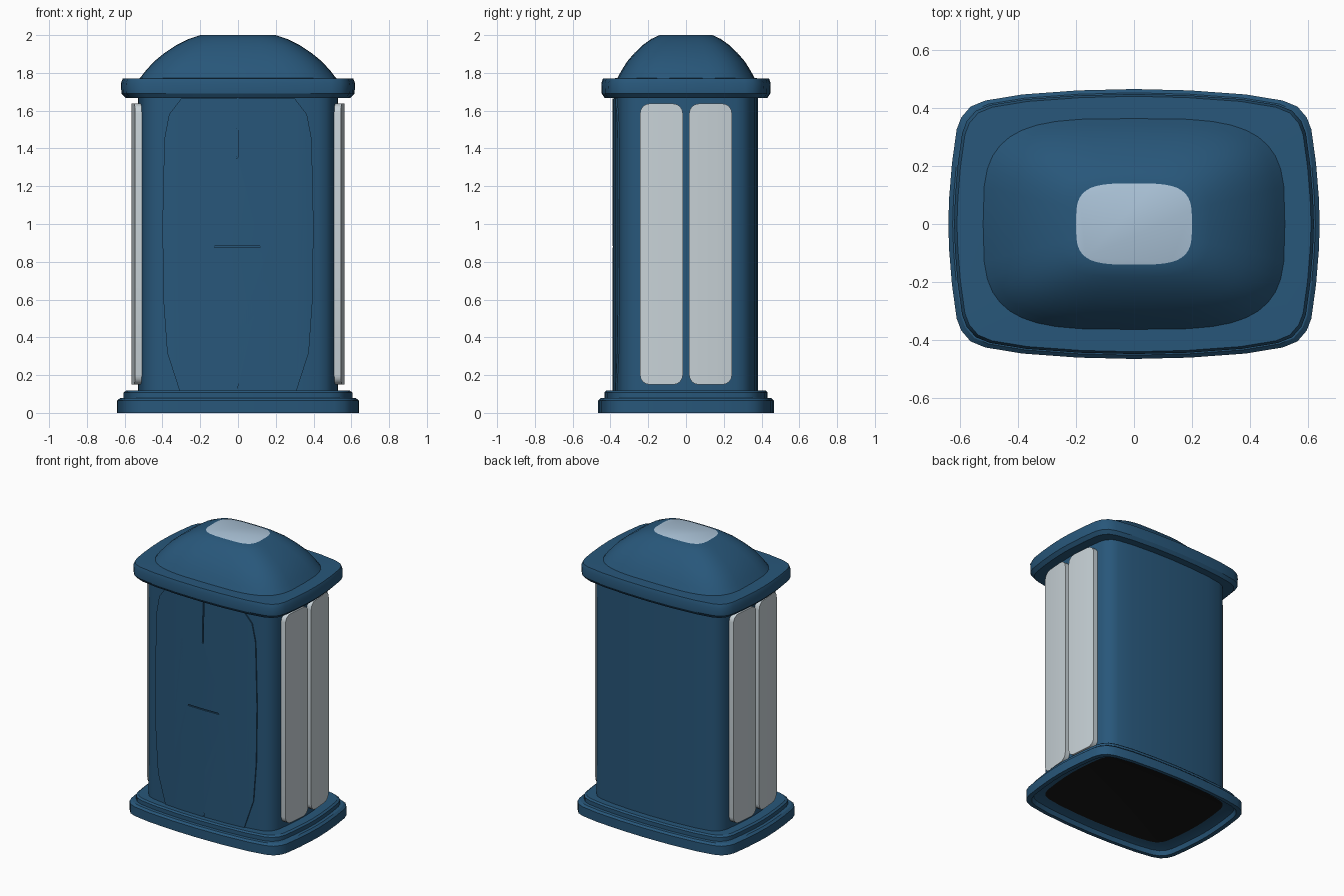
import bpy, bmesh, math
from mathutils import Vector

if "Cube" in bpy.data.objects:
    bpy.data.objects.remove(bpy.data.objects["Cube"])


def mat(name, rgb):
    m = bpy.data.materials.new(name)
    m.diffuse_color = (*rgb, 1)
    m.use_nodes = True
    m.node_tree.nodes["Principled BSDF"].inputs["Base Color"].default_value = m.diffuse_color
    return m


BLUE = mat("deep blue", (0.021, 0.095, 0.195))
GREY = mat("frosted grey", (0.578, 0.645, 0.68))
PALE = mat("pale blue", (0.41, 0.55, 0.69))
BLACK = mat("black", (0.008, 0.008, 0.008))

# One quarter of the bulging rounded-rectangle plan, as fractions
QUARTER = [(0, 1), (.3, .99), (.6, .96), (.8, .915), (.88, .87), (.93, .79),
           (.955, .7), (.98, .45), (.995, .2), (1, 0)]
A, B = 0.53, 0.38      # body half sizes


def full(q):
    """Mirror a quarter outline into a closed loop."""
    half = q + [(x, -y) for x, y in q[-2::-1]]
    return half + [(-x, y) for x, y in half[-2:0:-1]]


def superellipse(n, steps=10):
    q = []
    for i in range(steps + 1):
        t = math.pi / 2 * (1 - i / steps)
        q.append((max(math.cos(t), 0) ** (2 / n) if i else 0,
                  math.sin(t) ** (2 / n) if i < steps else 0))
    return full(q)


PLAN = full(QUARTER)


def finish(bm, name, mats):
    bmesh.ops.recalc_face_normals(bm, faces=bm.faces)
    me = bpy.data.meshes.new(name)
    bm.to_mesh(me)
    bm.free()
    ob = bpy.data.objects.new(name, me)
    bpy.context.collection.objects.link(ob)
    for m in mats:
        me.materials.append(m)
    bpy.ops.object.select_all(action='DESELECT')
    bpy.context.view_layer.objects.active = ob
    ob.select_set(True)
    bpy.ops.object.shade_smooth_by_angle(angle=math.radians(30))
    return ob


def loft(name, outline, rings, mats, low=0, high=0):
    """Stack scaled outlines (half x, half y, z); low/high colour the caps."""
    bm = bmesh.new()
    loops = [[bm.verts.new((x * a, y * b, z)) for x, y in outline] for a, b, z in rings]
    n = len(outline)
    for p, q in zip(loops, loops[1:]):
        for i in range(n):
            j = (i + 1) % n
            bm.faces.new((p[i], p[j], q[j], q[i]))
    bm.faces.new(loops[0]).material_index = low
    bm.faces.new(loops[-1]).material_index = high
    return finish(bm, name, mats)


def interp(t, table):
    t = abs(t)
    for (x0, y0), (x1, y1) in zip(table, table[1:]):
        if t <= x1:
            return y0 + (y1 - y0) * (t - x0) / (x1 - x0)
    return table[-1][1]


def plate(name, pts, side, proud, depth, material):
    """Wrap a flat outline (u, z) over the front (side=0) or the +x/-x side (side=+1/-1)."""
    table = [(y, x) for x, y in QUARTER[::-1]] if side else QUARTER
    half = B if side else A
    bm = bmesh.new()
    bm.faces.new([bm.verts.new((u, 0, z)) for u, z in pts])
    bmesh.ops.triangulate(bm, faces=bm.faces[:])
    for t in {s * k[0] for k in table for s in (1, -1)}:
        bmesh.ops.bisect_plane(bm, geom=bm.verts[:] + bm.edges[:] + bm.faces[:], dist=1e-5,
                               plane_co=(t * half, 0, 0), plane_no=(1, 0, 0))
    for v in bm.verts:
        u, z = v.co.x, v.co.z
        f = interp(u / half, table)
        v.co = (side * (f * A + proud), u, z) if side else (u, -f * B - proud, z)
    inward = Vector((-side * depth, 0, 0)) if side else Vector((0, depth, 0))
    ext = bmesh.ops.extrude_face_region(bm, geom=bm.faces[:], use_keep_orig=True)
    for v in ext["geom"]:
        if isinstance(v, bmesh.types.BMVert):
            v.co += inward
    return finish(bm, name, [material])


# Stepped base with a shallow recess underneath
loft("base", PLAN, [(.53, .38, .05), (.6, .43, .03), (.61, .44, 0), (.64, .465, 0),
                    (.64, .465, .065), (.625, .452, .078), (.605, .432, .08),
                    (.605, .432, .108), (.592, .422, .118), (.5, .36, .118)],
     [BLUE, BLACK], low=1)

# Main body
loft("body", PLAN, [(A, B, .11), (A, B, 1.68)], [BLUE])

# Roof slab
loft("roof_slab", PLAN, [(.5, .36, 1.667), (.595, .43, 1.667), (.617, .446, 1.69),
                         (.62, .448, 1.745), (.61, .44, 1.77), (.5, .36, 1.772)], [BLUE])

# Dome with pale skylight on its flat top
loft("dome", superellipse(3.6), [(.525, .367, 1.765), (.49, .343, 1.81), (.445, .312, 1.86),
                                 (.39, .273, 1.905), (.33, .232, 1.945), (.26, .183, 1.98),
                                 (.2, .14, 2.0)], [BLUE, PALE], high=1)

# Interlocking front doors: shared seam (x, z, gap direction)
SEAM = [(0, 1.665, 0), (-.005, 1.355, 1), (-.17, 1.34, 1), (-.2, 1.31, 1), (-.195, .91, -1),
        (-.17, .88, -1), (.17, .88, -1), (.185, .86, -1), (.183, .5, 1), (.16, .475, 1),
        (.02, .465, 1), (0, .44, 1), (0, .118, 0)]
OUTER = [(.31, .118), (.375, .32), (.395, .6), (.4, 1.0), (.39, 1.45), (.365, 1.58), (.3, 1.665)]
for s, name in ((-1, "left_door"), (1, "right_door")):
    seam = [(x + s * .004, z - s * d * .004) for x, z, d in SEAM]
    plate(name, seam + [(s * x, z) for x, z in OUTER], 0, .008, .03, BLUE)

# Tall rounded side panels, two on each side
C, W, Z0, Z1 = .05, .113, .15, 1.637
CORNERS = [(W - C, Z1 - C, 90), (-W + C, Z1 - C, 180), (-W + C, Z0 + C, 270), (W - C, Z0 + C, 0)]
for side, word in ((1, "right"), (-1, "left")):
    for s, place in ((-1, "front"), (1, "rear")):
        pts = [(s * .13 + x + C * math.cos(math.radians(a - 90 + k * 22.5)),
                z + C * math.sin(math.radians(a - 90 + k * 22.5)))
               for x, z, a in CORNERS for k in range(5)]
        plate(f"{word}_{place}_panel", pts, side, .035, .06, GREY)
